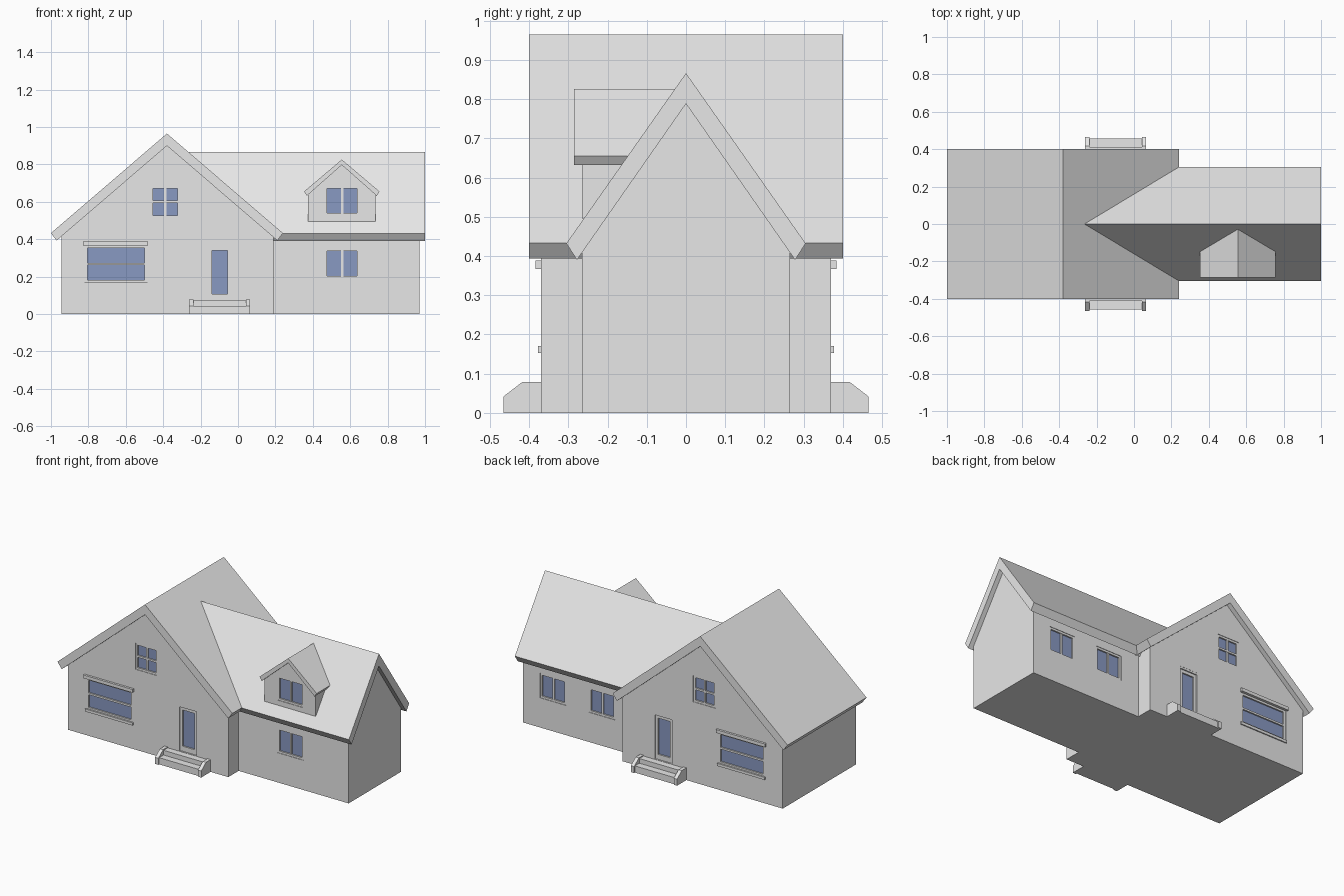
import bpy
import bmesh

old = bpy.data.objects.get("Cube")
if old:
    bpy.data.objects.remove(old, do_unlink=True)


def material(name, rgb):
    m = bpy.data.materials.new(name)
    m.use_nodes = True
    m.diffuse_color = (*rgb, 1)
    m.node_tree.nodes["Principled BSDF"].inputs["Base Color"].default_value = (*rgb, 1)
    return m


GREY = material("pale grey", (0.8, 0.8, 0.8))
GLASS = material("blue glass", (0.25, 0.32, 0.54))


def finish(name, bm, mat):
    bmesh.ops.recalc_face_normals(bm, faces=bm.faces)
    mesh = bpy.data.meshes.new(name)
    bm.to_mesh(mesh)
    bm.free()
    mesh.materials.append(mat)
    ob = bpy.data.objects.new(name, mesh)
    bpy.context.collection.objects.link(ob)
    return ob


def prism(name, profile, axis, a, b, mat=GREY):
    """Extrude a (u, z) profile from a to b along x or y."""
    bm = bmesh.new()
    place = (lambda u, z, t: (t, u, z)) if axis == "x" else (lambda u, z, t: (u, t, z))
    face = bm.faces.new([bm.verts.new(place(u, z, a)) for u, z in profile])
    new = bmesh.ops.extrude_face_region(bm, geom=[face])["geom"]
    shift = (b - a, 0, 0) if axis == "x" else (0, b - a, 0)
    bmesh.ops.translate(bm, vec=shift, verts=[v for v in new if isinstance(v, bmesh.types.BMVert)])
    return finish(name, bm, mat)


def boxes(name, items, mat=GREY):
    """Join several boxes, each given as x, y and z limits."""
    bm = bmesh.new()
    for limits in items:
        verts = bmesh.ops.create_cube(bm, size=1)["verts"]
        for v in verts:
            v.co = [(lo + hi) / 2 + c * abs(hi - lo) for c, (lo, hi) in zip(v.co, limits)]
    return finish(name, bm, mat)


def gable(c, half, low, apex):
    return [(c - half, 0), (c + half, 0), (c + half, low), (c, apex), (c - half, low)]


def chevron(c, half, eave, ridge, inner_half, inner_eave, inner_ridge):
    return [(c - half, eave), (c, ridge), (c + half, eave),
            (c + inner_half, inner_eave), (c, inner_ridge), (c - inner_half, inner_eave)]


DEPTH = 0.02
cutters = {}


def depth_range(wall_y, side, d0, d1):
    return tuple(sorted((side * (wall_y - d0), side * (wall_y - d1))))


def glazed(name, wall, x, z, y, side, cols=1, rows=1, bar=0.013, bottom=None, front=0.003, cut=True):
    """Recessed opening with a frame, glazing bars and a pane."""
    bottom = bottom or bar
    (x0, x1), (z0, z1) = x, z
    if cut:
        cutters.setdefault(wall, []).append((x, depth_range(y, side, -0.05, DEPTH), z))
    ys = depth_range(y, side, front, DEPTH + 0.002)
    yb = depth_range(y, side, front + 0.001, DEPTH + 0.002)
    xi, xj, zi, zj = x0 + bar, x1 - bar, z0 + bottom, z1 - bar
    parts = [((x0, xi), ys, z), ((xj, x1), ys, z),
             ((xi, xj), ys, (z0, zi)), ((xi, xj), ys, (zj, z1))]
    for i in range(1, cols):
        m = xi + (xj - xi) * i / cols
        parts.append(((m - 0.006, m + 0.006), yb, (zi, zj)))
    for i in range(1, rows):
        m = zi + (zj - zi) * i / rows
        parts.append(((xi, xj), ys, (m - 0.006, m + 0.006)))
    boxes(name + "_frame", parts)
    boxes(name + "_glass", [((xi, xj), depth_range(y, side, front + 0.009, DEPTH + 0.001), (zi, zj))], GLASS)


# Walls
walls = {
    "main": prism("main_walls", [(-0.945, 0), (0.19, 0), (0.19, 0.425), (-0.38, 0.915), (-0.945, 0.425)],
                  "y", -0.37, 0.37),
    "wing": prism("wing_walls", gable(0, 0.265, 0.42, 0.8), "x", 0.1, 0.97),
    "dormer": prism("dormer_walls", [(0.375, 0.495), (0.735, 0.495), (0.735, 0.65), (0.555, 0.805), (0.375, 0.65)],
                    "y", -0.265, -0.04),
}

# Roofs
prism("main_roof", chevron(-0.38, 0.62, 0.433, 0.965, 0.59, 0.393, 0.9), "y", -0.4, 0.4)
prism("wing_roof", chevron(0, 0.305, 0.432, 0.866, 0.278, 0.39, 0.788), "x", -0.262, 1)
prism("dormer_roof", chevron(0.555, 0.202, 0.655, 0.826, 0.187, 0.632, 0.797), "y", -0.285, -0.028)

# Matching gable ends of the main house
for side, end in ((-1, "front"), (1, "back")):
    glazed(end + "_attic_window", "main", (-0.468, -0.31), (0.515, 0.685), 0.37, side, 2, 2)
    glazed(end + "_wide_window", "main", (-0.82, -0.485), (0.165, 0.37), 0.37, side, 1, 2, bar=0.016)
    boxes(end + "_window_trim", [
        ((-0.828, -0.48), depth_range(0.37, side, -0.014, 0.01), (0.367, 0.388)),
        ((-0.822, -0.483), depth_range(0.37, side, -0.007, 0.01), (0.153, 0.17))])

    # Door surround and glazed leaf
    cutters["main"].append(((-0.17, -0.025), depth_range(0.37, side, -0.05, DEPTH), (0.075, 0.37)))
    ys = depth_range(0.37, side, 0.001, DEPTH + 0.002)
    boxes(end + "_door_surround", [((-0.17, -0.158), ys, (0.075, 0.37)), ((-0.037, -0.025), ys, (0.075, 0.37)),
                                   ((-0.158, -0.037), ys, (0.358, 0.37))])
    glazed(end + "_door", "main", (-0.158, -0.037), (0.075, 0.358), 0.37, side,
           bar=0.019, bottom=0.032, front=0.008, cut=False)

    # Entrance steps between sloping cheeks
    boxes(end + "_steps", [((-0.24, 0.045), depth_range(0.36, side, 0, -0.052), (0, 0.073)),
                           ((-0.24, 0.045), depth_range(0.36, side, 0, -0.097), (0, 0.043))])
    cheek = [(side * u, z) for u, z in ((0.36, 0), (0.465, 0), (0.465, 0.042), (0.417, 0.079), (0.36, 0.079))]
    for label, x in (("right", -0.262), ("left", 0.042)):
        prism(f"{end}_{label}_step_cheek", cheek, "x", x, x + 0.023)

# Wing and dormer windows
for name, x, side in (("wing_front_window", 0.557, -1), ("wing_back_inner_window", 0.41, 1),
                      ("wing_back_outer_window", 0.757, 1)):
    glazed(name, "wing", (x - 0.093, x + 0.093), (0.19, 0.35), 0.265, side, 2)
glazed("dormer_window", "dormer", (0.464, 0.65), (0.527, 0.683), 0.265, -1, 2)

# Cut the openings into the walls
for key, items in cutters.items():
    wall = walls[key]
    cutter = boxes(key + "_cutter", items)
    cutter.hide_render = True
    mod = wall.modifiers.new("openings", "BOOLEAN")
    mod.operation = "DIFFERENCE"
    mod.solver = "EXACT"
    mod.object = cutter
    bpy.context.view_layer.update()
    cut_mesh = bpy.data.meshes.new_from_object(wall.evaluated_get(bpy.context.evaluated_depsgraph_get()))
    wall.modifiers.clear()
    wall.data = cut_mesh
    bpy.data.objects.remove(cutter, do_unlink=True)
